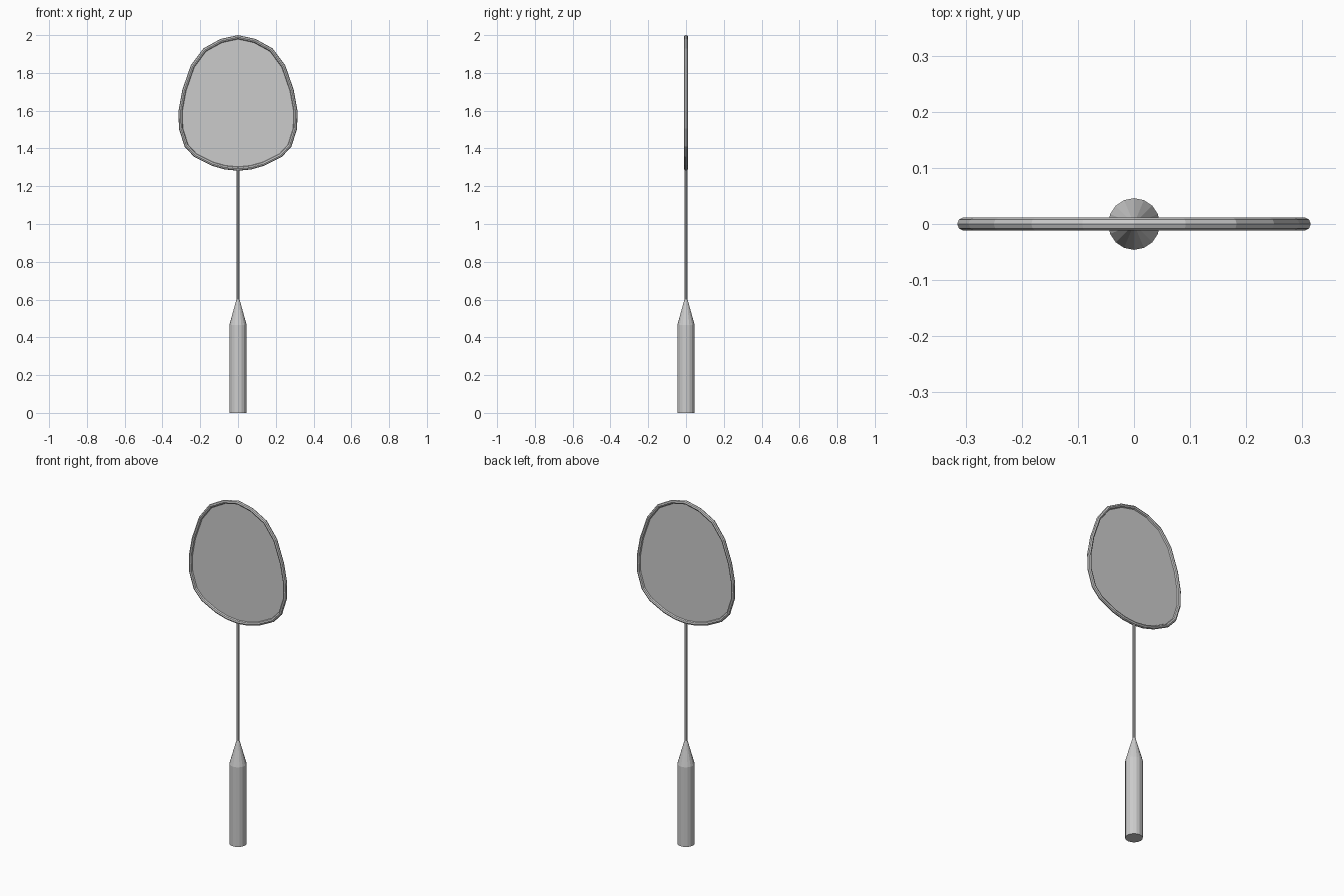
import bpy, bmesh, math
from mathutils import Vector

if "Cube" in bpy.data.objects:
    bpy.data.objects.remove(bpy.data.objects["Cube"])


def make_object(name, bm):
    bmesh.ops.recalc_face_normals(bm, faces=bm.faces)
    mesh = bpy.data.meshes.new(name)
    bm.to_mesh(mesh)
    bm.free()
    obj = bpy.data.objects.new(name, mesh)
    bpy.context.collection.objects.link(obj)
    return obj


def lathe(name, profile, sides):
    """Stack of rings from (radius, z) pairs, capped at both ends."""
    bm = bmesh.new()
    rings = [[bm.verts.new((r * math.cos(math.tau * i / sides),
                            r * math.sin(math.tau * i / sides), z))
              for i in range(sides)] for r, z in profile]
    for a, b in zip(rings, rings[1:]):
        for i in range(sides):
            j = (i + 1) % sides
            bm.faces.new((a[i], a[j], b[j], b[i]))
    bm.faces.new(rings[0])
    bm.faces.new(rings[-1])
    return make_object(name, bm)


# Right half of the head outline (outer edge), top to bottom, then mirrored
half = [(0, 2.0), (0.092, 1.98), (0.183, 1.93), (0.25, 1.84), (0.295, 1.71),
        (0.315, 1.60), (0.313, 1.505), (0.283, 1.41), (0.232, 1.355),
        (0.138, 1.308), (0.07, 1.289), (0, 1.282)]
outline = [Vector(p) for p in half + [(-x, z) for x, z in half[-2:0:-1]]]
n = len(outline)
R = 0.0105

# Mitred inward direction at each outline point
inward = []
for i, p in enumerate(outline):
    d0 = (p - outline[i - 1]).normalized()
    d1 = (outline[(i + 1) % n] - p).normalized()
    t = (d0 + d1).normalized()
    inward.append(Vector((t.y, -t.x)) / t.dot(d1))
centre = [p + d * R for p, d in zip(outline, inward)]

# Head frame: round tube swept around the closed outline
SIDES = 8
bm = bmesh.new()
rings = []
for c, d in zip(centre, inward):
    ring = []
    for k in range(SIDES):
        a = math.tau * k / SIDES
        q = c + d * R * math.cos(a)
        ring.append(bm.verts.new((q.x, 0.0115 * math.sin(a), q.y)))
    rings.append(ring)
for i in range(n):
    a, b = rings[i], rings[(i + 1) % n]
    for k in range(SIDES):
        m = (k + 1) % SIDES
        bm.faces.new((a[k], a[m], b[m], b[k]))
make_object("head_frame", bm)

# String bed: one flat sheet inside the frame
bm = bmesh.new()
bm.faces.new([bm.verts.new((c.x, 0, c.y)) for c in centre])
make_object("string_bed", bm)

# Shaft, and grip with its tapered collar
lathe("shaft", [(0.0085, 0.55), (0.0085, 1.292)], 8)
lathe("grip", [(0.046, 0), (0.046, 0.465), (0.0085, 0.6)], 16)
